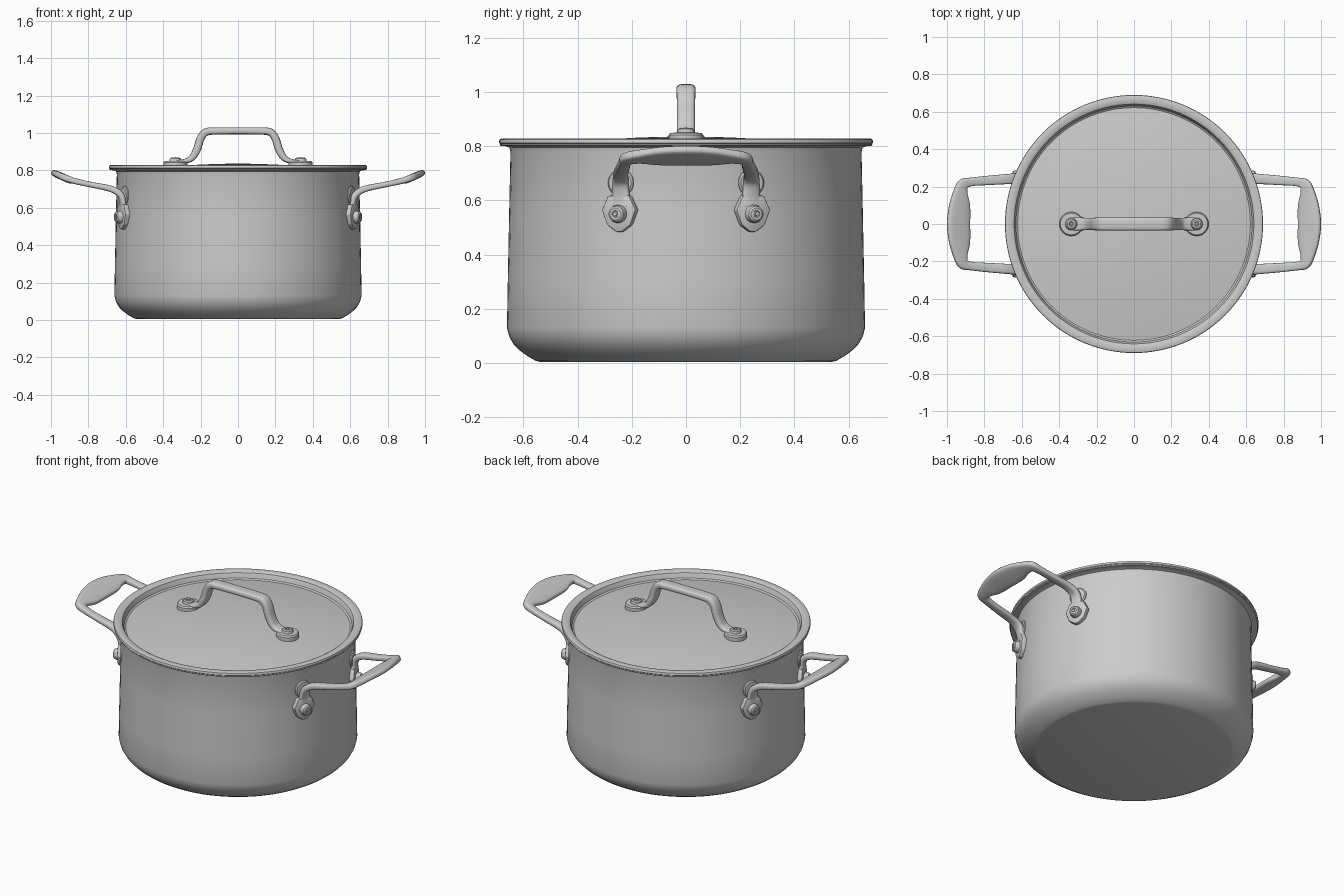
import bpy
import bmesh
from math import cos, sin, pi, atan2, hypot
from mathutils import Vector, Matrix

if "Cube" in bpy.data.objects:
    bpy.data.objects.remove(bpy.data.objects["Cube"])


def finish(name, bm, angle=35, matrix=None):
    bmesh.ops.recalc_face_normals(bm, faces=bm.faces)
    me = bpy.data.meshes.new(name)
    bm.to_mesh(me)
    bm.free()
    if matrix:
        me.transform(matrix)
    ob = bpy.data.objects.new(name, me)
    bpy.context.collection.objects.link(ob)
    bpy.ops.object.select_all(action='DESELECT')
    ob.select_set(True)
    bpy.context.view_layer.objects.active = ob
    bpy.ops.object.shade_smooth_by_angle(angle=angle * pi / 180)
    return ob


def lathe(name, profile, segs=96, matrix=None):
    """Revolve (radius, height) points about local z; radius 0 closes the end."""
    bm = bmesh.new()
    rings = []
    for r, z in profile:
        if r == 0:
            rings.append([bm.verts.new((0, 0, z))] * segs)
        else:
            rings.append([bm.verts.new((r * cos(2 * pi * i / segs), r * sin(2 * pi * i / segs), z))
                          for i in range(segs)])
    for a, b in zip(rings, rings[1:]):
        for i in range(segs):
            j = (i + 1) % segs
            bm.faces.new(list(dict.fromkeys((a[i], a[j], b[j], b[i]))))
    return finish(name, bm, matrix=matrix)


def sweep(name, stations, steps=6, segs=20, power=0.6, matrix=None):
    """Smooth bar through stations of (position, width direction, width, thickness)."""
    rows = [[*p, *w, a, b] for p, w, a, b in stations]
    rows = [rows[0]] + rows + [rows[-1]]
    path = []
    for k in range(1, len(rows) - 2):
        for s in range(steps):
            t = s / steps
            path.append([0.5 * (2 * q + (r - p) * t + (2 * p - 5 * q + 4 * r - u) * t * t
                                + (3 * q - p - 3 * r + u) * t ** 3)
                         for p, q, r, u in zip(*rows[k - 1:k + 3])])
    path.append(rows[-1])
    bm = bmesh.new()
    rings = []
    for i, row in enumerate(path):
        tan = (Vector(path[min(i + 1, len(path) - 1)][:3]) - Vector(path[max(i - 1, 0)][:3])).normalized()
        w = Vector(row[3:6])
        w = (w - tan * w.dot(tan)).normalized()
        n = tan.cross(w)
        ring = []
        for j in range(segs):
            c, s = cos(2 * pi * j / segs), sin(2 * pi * j / segs)
            u = abs(c) ** power * (1 if c > 0 else -1) * row[6] / 2
            v = abs(s) ** power * (1 if s > 0 else -1) * row[7] / 2
            ring.append(bm.verts.new(Vector(row[:3]) + w * u + n * v))
        rings.append(ring)
    for a, b in zip(rings, rings[1:]):
        for j in range(segs):
            k = (j + 1) % segs
            bm.faces.new((a[j], a[k], b[k], b[j]))
    bm.faces.new(rings[0])
    bm.faces.new(rings[-1])
    return finish(name, bm, 50, matrix)


def plate(name, outline, z0, z1, matrix):
    """Flat plate from an outline, with softened edges."""
    bm = bmesh.new()
    f = bm.faces.new([bm.verts.new((x, y, z0)) for x, y in outline])
    ext = bmesh.ops.extrude_face_region(bm, geom=[f])
    bmesh.ops.translate(bm, vec=(0, 0, z1 - z0), verts=[v for v in ext['geom'] if isinstance(v, bmesh.types.BMVert)])
    bmesh.ops.bevel(bm, geom=bm.edges[:], offset=0.006, segments=2, affect='EDGES', profile=0.5)
    return finish(name, bm, 35, matrix)


def wall_frame(y, z, wall=0.65):
    """Frame on the pot's right wall: local x along the wall, y up, z outward."""
    a = atan2(y, (wall * wall - y * y) ** 0.5)
    c, s = cos(a), sin(a)
    return Matrix(((-s, 0, c, wall * c), (c, 0, s, wall * s), (0, 1, 0, z), (0, 0, 0, 1)))


# Pot body: rounded base, slightly tapered wall, flared rim, hollow inside
lathe("pot_body", [
    (0, 0.004), (0.54, 0.004), (0.555, 0.008), (0.585, 0.025), (0.615, 0.047), (0.637, 0.07), (0.653, 0.098),
    (0.661, 0.13), (0.658, 0.3), (0.653, 0.55), (0.648, 0.78), (0.652, 0.795), (0.665, 0.8), (0.685, 0.801),
    (0.688, 0.805), (0.685, 0.81), (0.65, 0.81), (0.636, 0.79), (0.64, 0.5), (0.648, 0.13), (0.62, 0.07),
    (0.55, 0.025), (0, 0.02)])

# Lid: shallow dome set inside a raised flat rim
dome = [(r, 0.836 - 0.128 * r * r) for r in (0, 0.1, 0.2, 0.3, 0.4, 0.5, 0.6)]
lathe("lid", dome + [
    (0.622, 0.787), (0.631, 0.793), (0.636, 0.81), (0.641, 0.821), (0.65, 0.826), (0.682, 0.828), (0.688, 0.825),
    (0.69, 0.82), (0.69, 0.812), (0.686, 0.808), (0.652, 0.808), (0.636, 0.78)]
    + [(r, z - 0.012) for r, z in reversed(dome)])

# Rivet profile with a small dimple and centre pin
rivet = [(0.033, -0.02), (0.033, 0.012), (0.029, 0.026), (0.022, 0.031), (0.013, 0.031), (0.011, 0.027),
         (0.007, 0.027), (0.006, 0.032), (0, 0.033)]
boss = [(0, -0.02), (0.064, -0.02), (0.064, 0.004), (0.058, 0.012), (0.044, 0.013), (0, 0.013)]

# Lid handle: flat bar bent into an arch
half = [((-0.345, 0, 0.842), 0.075, 0.018), ((-0.285, 0, 0.849), 0.068, 0.024), ((-0.248, 0, 0.865), 0.066, 0.034),
        ((-0.22, 0, 0.91), 0.066, 0.042), ((-0.2, 0, 0.97), 0.068, 0.042), ((-0.172, 0, 1.004), 0.07, 0.041),
        ((-0.12, 0, 1.01), 0.07, 0.038)]
bar = [(p, (0, 1, 0), w, t) for p, w, t in half]
bar += [((0, 0, 1.011), (0, 1, 0), 0.07, 0.037)]
bar += [((-p[0], 0, p[2]), (0, 1, 0), w, t) for p, w, t in reversed(half)]
sweep("lid_handle", bar)
for x in (-0.335, 0.335):
    at = Matrix.Translation((x, 0, 0.837))
    lathe("lid_handle_foot", boss, 32, at)
    lathe("lid_handle_rivet", rivet, 24, at)

# Side handle: two legs rising from the wall to a broad tilted grip
leg = [((0.622, 0.238, 0.575), (-0.37, 0.93, 0), 0.08, 0.022), ((0.617, 0.24, 0.62), (-0.3, 0.95, 0), 0.066, 0.03),
       ((0.63, 0.242, 0.67), (-0.1, 1, 0), 0.06, 0.036), ((0.68, 0.24, 0.701), (0, 1, 0), 0.054, 0.034),
       ((0.78, 0.233, 0.722), (0, 1, 0), 0.05, 0.03), ((0.87, 0.225, 0.742), (0.15, 1, 0.05), 0.046, 0.032),
       ((0.913, 0.212, 0.755), (0.75, 0.65, 0.3), 0.06, 0.036), ((0.928, 0.17, 0.761), (1, 0.12, 0.42), 0.078, 0.036),
       ((0.932, 0.1, 0.763), (1, 0, 0.45), 0.118, 0.036)]
grip = leg + [((0.938, 0, 0.765), (1, 0, 0.45), 0.132, 0.038)]
grip += [((p[0], -p[1], p[2]), (w[0], -w[1], w[2]), a, b) for p, w, a, b in reversed(leg)]
shield = [(0.042, 0.068), (0.068, 0.015), (0.047, -0.04), (0.012, -0.066), (-0.012, -0.066), (-0.047, -0.04),
          (-0.068, 0.015), (-0.042, 0.068)]
tab = [(0, -0.02), (0.05, -0.02), (0.05, 0.004), (0.044, 0.01), (0, 0.012)]

for side, turn in (("right", 0), ("left", pi)):
    rot = Matrix.Rotation(turn, 4, 'Z')
    sweep(side + "_handle", grip, matrix=rot)
    for y in (-0.24, 0.24):
        # Shield foot, rivet and rounded backing tab on the wall
        foot = rot @ wall_frame(y, 0.55)
        plate(side + "_handle_foot", shield, -0.008, 0.025, foot)
        lathe(side + "_handle_rivet", rivet, 24, foot @ Matrix.Translation((0, 0, 0.025)))
        lathe(side + "_handle_tab", tab, 32, rot @ wall_frame(y, 0.665))
